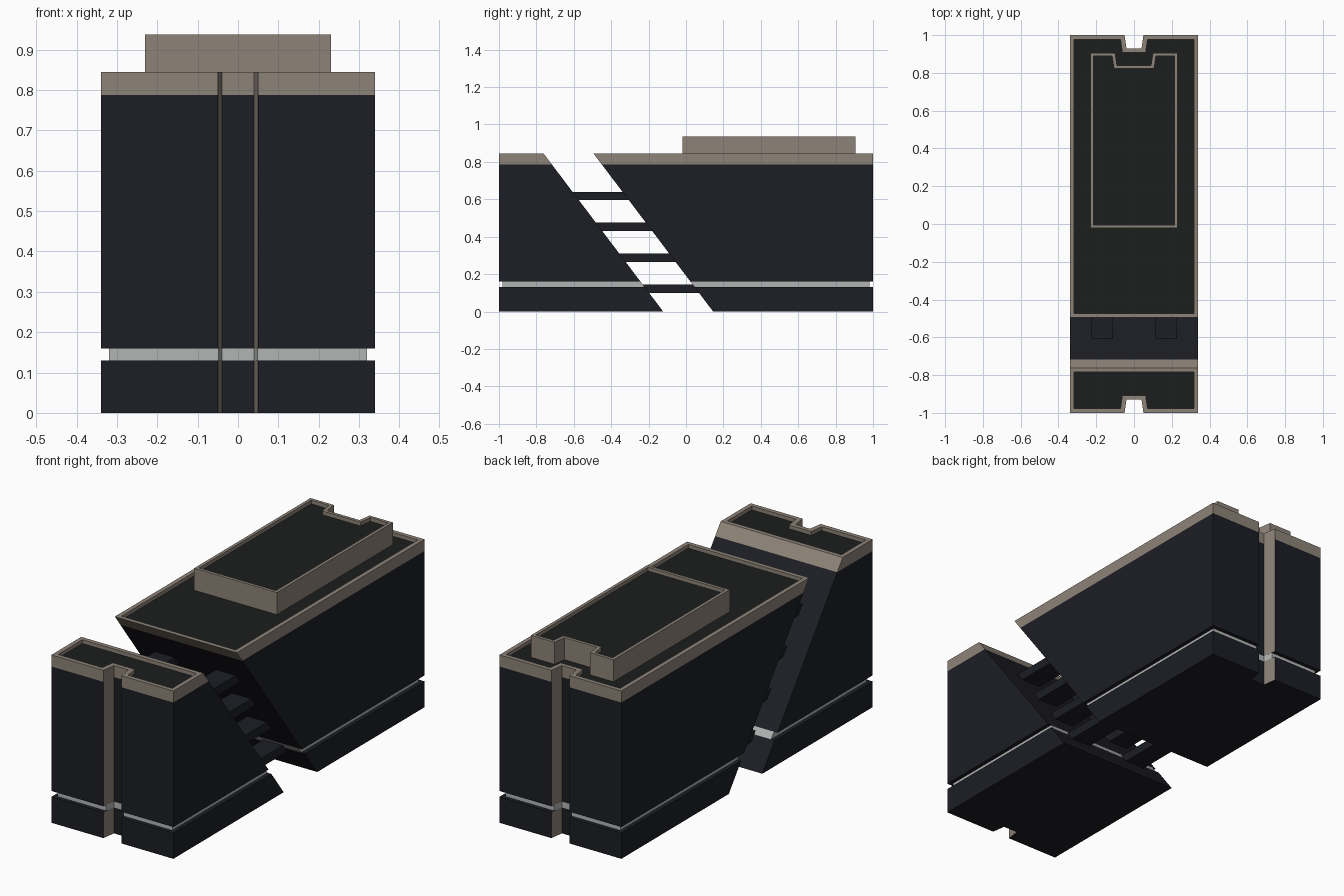
import bpy, bmesh

if "Cube" in bpy.data.objects:
    bpy.data.objects.remove(bpy.data.objects["Cube"])


def material(name, rgb):
    m = bpy.data.materials.new(name)
    m.diffuse_color = (*rgb, 1)
    m.use_nodes = True
    m.node_tree.nodes["Principled BSDF"].inputs["Base Color"].default_value = m.diffuse_color
    return m


DARK = material("dark_glass", (0.012, 0.013, 0.018))
STONE = material("beige_stone", (0.27, 0.23, 0.19))
GREY = material("light_grey", (0.45, 0.46, 0.46))
ROOF = material("roof_black", (0.011, 0.013, 0.012))


def slant(side, z):
    """y of the sloping gap face: side 1 = rear block, -1 = front block."""
    return (0.145 if side > 0 else -0.122) - 0.757 * z


def loft(name, rings, mats, notch_mat=0, cap_mat=0):
    """Join equal-length rings of points and cap both ends."""
    bm = bmesh.new()
    loops = [[bm.verts.new(p) for p in r] for r in rings]
    n = len(loops[0])
    for a, b in zip(loops, loops[1:]):
        for k in range(n):
            f = bm.faces.new((a[k], a[(k + 1) % n], b[(k + 1) % n], b[k]))
            f.material_index = notch_mat if k in (3, 5) else 0
    bm.faces.new(loops[0])
    bm.faces.new(loops[-1]).material_index = cap_mat
    bmesh.ops.recalc_face_normals(bm, faces=bm.faces)
    me = bpy.data.meshes.new(name)
    bm.to_mesh(me)
    bm.free()
    ob = bpy.data.objects.new(name, me)
    bpy.context.collection.objects.link(ob)
    for m in mats:
        me.materials.append(m)
    return ob


def notched(hx, near, far, mouth, inner, floor, z):
    """Rectangle with a tapered notch in its far side."""
    return [(x, y, z) for x, y in (
        (-hx, near), (hx, near), (hx, far), (mouth, far),
        (inner, floor), (-inner, floor), (-mouth, far), (-hx, far))]


def block(side, z, i=0.0):
    return notched(0.34 - i, slant(side, z) + side * i, side * (1 - i),
                   0.05 + i, 0.04 + i, side * (0.93 - i), z)


def recess(side, z):
    return notched(0.32, slant(side, z), side * 0.98, 0.048, 0.04, side * 0.93, z)


# Two main blocks: base, recessed strip, wall, parapet with sunken roof
for side, tag in ((-1, "front"), (1, "rear")):
    loft(tag + "_base", [block(side, 0), block(side, 0.13)], [DARK, STONE], 1)
    loft(tag + "_strip", [recess(side, 0.13), recess(side, 0.16)], [GREY])
    loft(tag + "_wall", [block(side, 0.16), block(side, 0.787)], [DARK, STONE], 1)
    rim = block(side, 0.845, 0.022)
    loft(tag + "_parapet", [block(side, 0.787), block(side, 0.845), rim,
                            [(x, y, 0.826) for x, y, _ in rim]],
         [STONE, ROOF], 0, 1)


# Raised roof box with its own rim
def upper(z, i=0.0):
    return notched(0.23 - i, -0.02 + i, 0.905 - i, 0.10 + i, 0.09 + i, 0.838 - i, z)


loft("roof_box", [upper(0.826), upper(0.937), upper(0.937, 0.016),
                  upper(0.918, 0.016)], [STONE, ROOF], 0, 1)

# Footbridges across the gap, two per level
for level in range(4):
    z0 = 0.1 + 0.165 * level
    z1 = z0 + 0.045
    for sx, tag in ((-1, "left"), (1, "right")):
        loft(f"bridge_{tag}_{level + 1}",
             [[(sx * 0.115, slant(-1, z), z), (sx * 0.225, slant(-1, z), z),
               (sx * 0.225, slant(1, z), z), (sx * 0.115, slant(1, z), z)]
              for z in (z0, z1)], [DARK])
